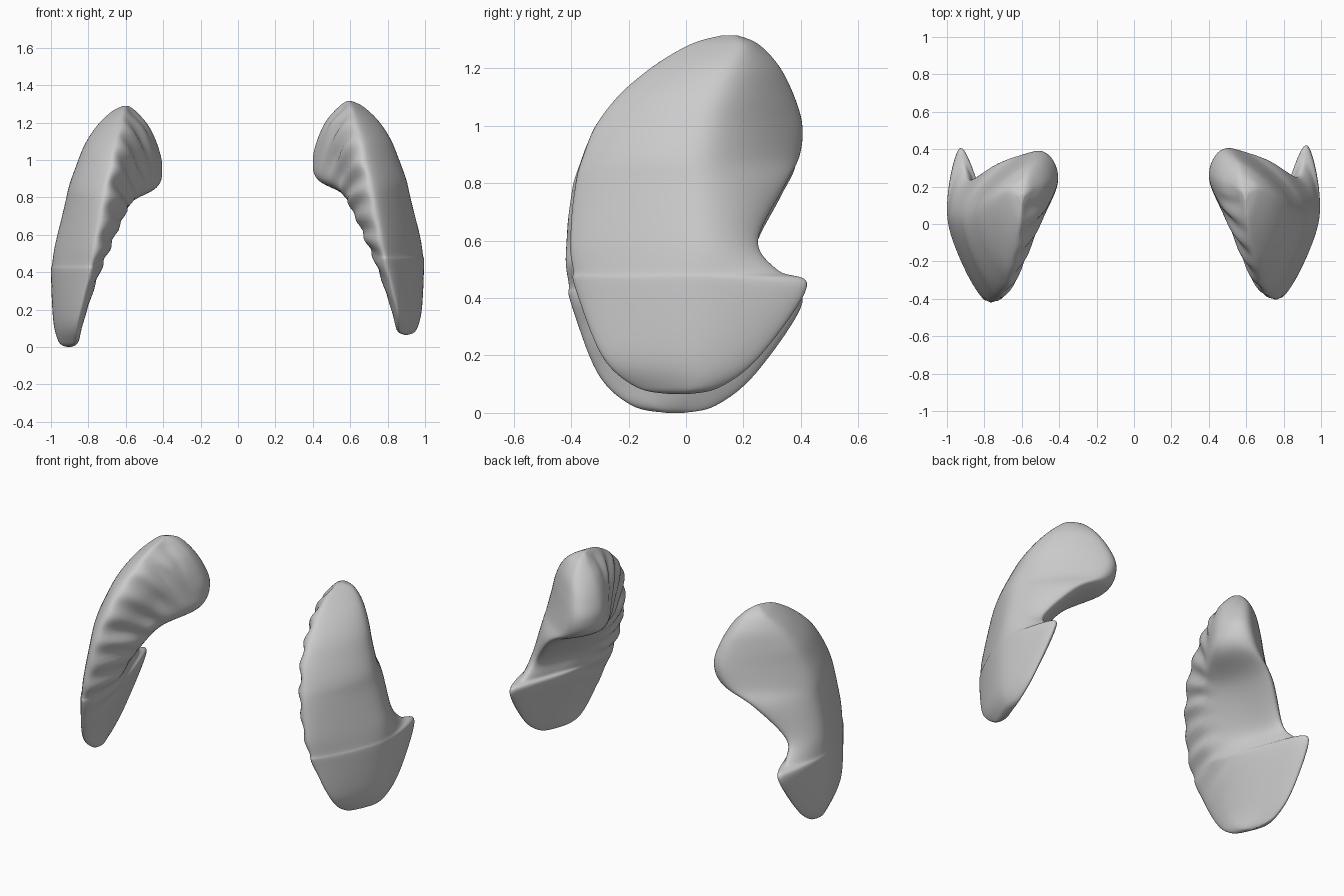
import bpy, bmesh, math
from mathutils import Vector

if "Cube" in bpy.data.objects:
    bpy.data.objects.remove(bpy.data.objects["Cube"])

# Horizontal sections of one lobe, bottom to top:
# z, front x, front y, outer x, back x, back y, rear inner x, front inner x
SECTIONS = [
    (0.09, .87, -.17, .95, .93, .12, .89, .85),
    (0.20, .86, -.29, .98, .94, .26, .87, .82),
    (0.44, .80, -.385, .99, .93, .42, .82, .74),
    (0.495, .79, -.39, .985, .91, .32, .81, .715),
    (0.60, .77, -.40, .97, .87, .25, .77, .67),
    (0.79, .73, -.385, .925, .72, .34, .62, .585),
    (0.89, .71, -.36, .90, .58, .39, .43, .55),
    (1.00, .68, -.315, .86, .53, .40, .40, .52),
    (1.11, .66, -.23, .815, .54, .37, .425, .50),
    (1.21, .63, -.11, .75, .57, .32, .475, .51),
    (1.285, .61, .02, .67, .58, .25, .54, .56),
]
RINGS_PER, SEG_PER = 8, 14


def outline(row):
    """Five corner points of a section; depths of side points follow rules."""
    z, fx, fy, ox, bx, by, rx, ix = row
    d = by - fy
    return [Vector((fx, fy, z)),
            Vector((ox, 0.02 + 0.06 * z ** 4, z)),
            Vector((bx, by, z)),
            Vector((rx, fy + d * (0.65 + 0.16 * min(z, 1)), z)),
            Vector((ix, fy + d * (0.21 + 0.2 * z), z))]


def tip(pts, z):
    """Shrunken copy of a section that closes an end."""
    c = sum(pts, Vector()) / 5
    out = [c + (p - c) * 0.2 for p in pts]
    for p in out:
        p.z = z
    return out


def spline(a, b, c, d, t):
    return 0.5 * (2 * b + (c - a) * t + (2 * a - 5 * b + 4 * c - d) * t * t
                  + (3 * b - a - 3 * c + d) * t ** 3)


def ring(pts):
    out = []
    for j in range(5):
        for s in range(SEG_PER):
            t = s / SEG_PER
            p = spline(pts[j - 1], pts[j], pts[(j + 1) % 5], pts[(j + 2) % 5], t)
            # radial folds on the inner front edge
            if j == 4 or (j == 3 and t > 0.5):
                u = (t + 0.5 if j == 4 else t - 0.5) / 1.5
                ang = math.atan2(p.z - 0.6, 0.35 - p.y)
                fade = max(0, min(1, (p.z - 0.15) * 2, (1.31 - p.z) * 8))
                fold = fade * math.sin(math.pi * u) * math.sin(ang * 32)
                p.x += 0.012 * fold
                p.y += 0.005 * fold
            out.append(p)
    return out


def lobe(name, place):
    levels = [outline(r) for r in SECTIONS]
    levels = [tip(levels[0], 0.065)] + levels + [tip(levels[-1], 1.315)]
    last = len(levels) - 1
    bm = bmesh.new()
    rings = []
    for i in range(last):
        near = [levels[max(0, min(last, i + k))] for k in (-1, 0, 1, 2)]
        for s in range(RINGS_PER + (i == last - 1)):
            pts = [spline(*q, s / RINGS_PER) for q in zip(*near)]
            rings.append([bm.verts.new(place(p)) for p in ring(pts)])
    n = 5 * SEG_PER
    for a, b in zip(rings, rings[1:]):
        for k in range(n):
            m = (k + 1) % n
            bm.faces.new((a[k], a[m], b[m], b[k]))
    bm.faces.new(rings[0])
    bm.faces.new(rings[-1])
    # soften the surface a little
    for _ in range(2):
        bmesh.ops.smooth_vert(bm, verts=bm.verts, factor=0.4,
                              use_axis_x=True, use_axis_y=True, use_axis_z=True)
    bmesh.ops.recalc_face_normals(bm, faces=bm.faces)
    mesh = bpy.data.meshes.new(name)
    bm.to_mesh(mesh)
    bm.free()
    for f in mesh.polygons:
        f.use_smooth = True
    ob = bpy.data.objects.new(name, mesh)
    bpy.context.collection.objects.link(ob)


# right lobe, and the mirrored left lobe that sits slightly lower
lobe("right_lobe", lambda p: p)
lobe("left_lobe", lambda p: Vector((-p.x - 0.005, p.y - 0.015, (p.z - 0.065) * 1.032)))
